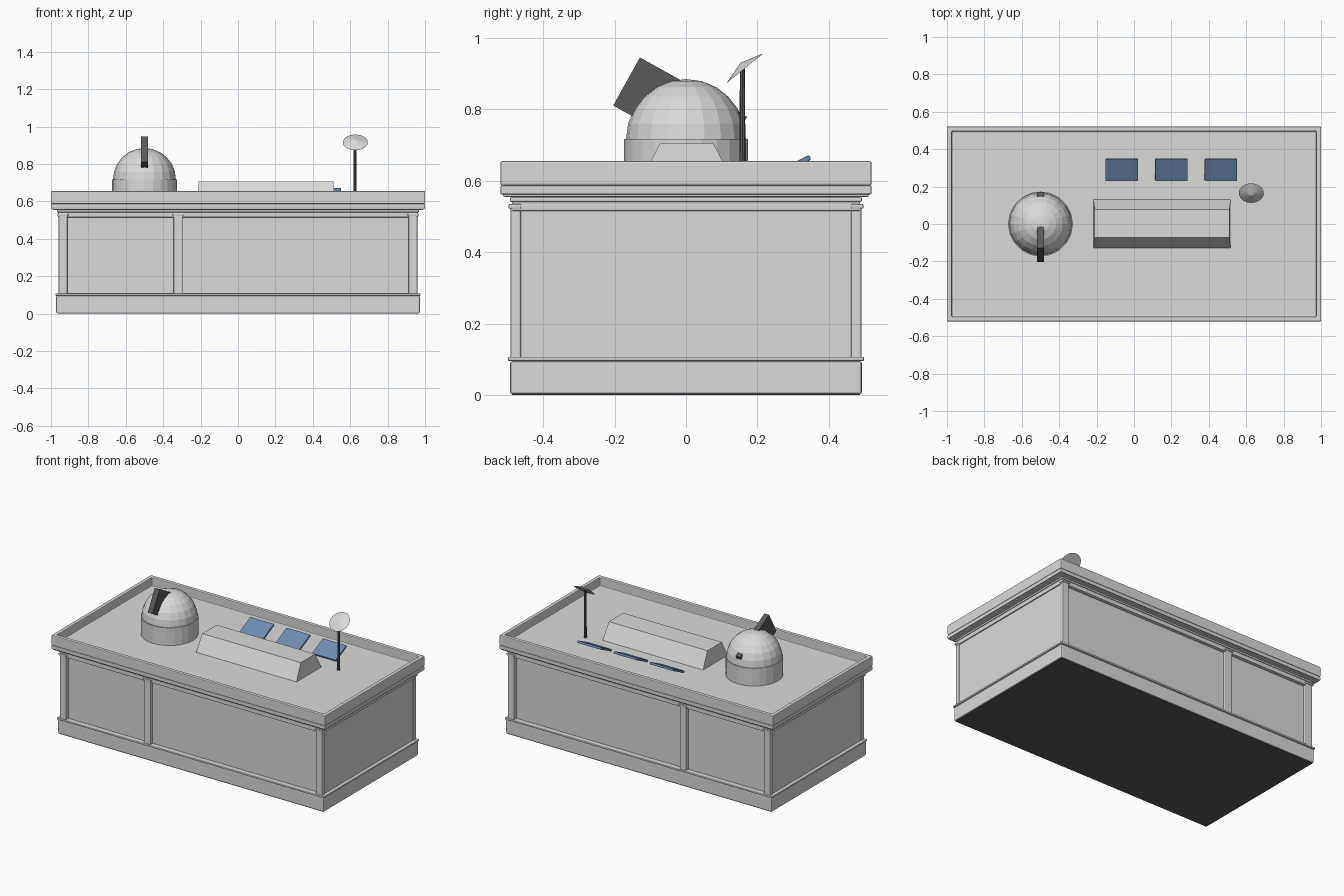
import bpy, bmesh, math
from mathutils import Vector

if "Cube" in bpy.data.objects:
    bpy.data.objects.remove(bpy.data.objects["Cube"])


def mat(name, rgb):
    m = bpy.data.materials.new(name)
    m.diffuse_color = (*rgb, 1)
    m.use_nodes = True
    m.node_tree.nodes["Principled BSDF"].inputs["Base Color"].default_value = m.diffuse_color
    return m


STONE = mat("light grey stone", (0.70, 0.70, 0.685))
DARK = mat("dark metal", (0.10, 0.10, 0.10))
BLUE = mat("blue solar glass", (0.155, 0.26, 0.44))
ROOF = 0.60


def finish(bm, name, m, bevel=0):
    bmesh.ops.recalc_face_normals(bm, faces=bm.faces[:])
    me = bpy.data.meshes.new(name)
    bm.to_mesh(me)
    bm.free()
    me.materials.append(m)
    ob = bpy.data.objects.new(name, me)
    bpy.context.collection.objects.link(ob)
    if bevel:
        b = ob.modifiers.new("bevel", "BEVEL")
        b.width, b.segments = bevel, 2
    return ob


def box(name, x0, x1, y0, y1, z0, z1, m=STONE, bevel=0.0):
    bm = bmesh.new()
    bmesh.ops.create_cube(bm, size=1)
    bmesh.ops.scale(bm, vec=(x1 - x0, y1 - y0, z1 - z0), verts=bm.verts)
    bmesh.ops.translate(bm, vec=((x0 + x1) / 2, (y0 + y1) / 2, (z0 + z1) / 2), verts=bm.verts)
    return finish(bm, name, m, bevel)


def slab(name, hx, hy, z0, z1, bevel=0.0, m=STONE):
    return box(name, -hx, hx, -hy, hy, z0, z1, m, bevel)


def tilted_box(name, size, loc, angle, m, bevel=0):
    ob = box(name, -size[0] / 2, size[0] / 2, -size[1] / 2, size[1] / 2,
             -size[2] / 2, size[2] / 2, m, bevel)
    ob.location = loc
    ob.rotation_euler.x = math.radians(angle)
    return ob


def cone(name, r1, r2, depth, loc, m, seg, angle=0, bevel=0):
    bm = bmesh.new()
    bmesh.ops.create_cone(bm, cap_ends=True, segments=seg, radius1=r1, radius2=r2, depth=depth)
    ob = finish(bm, name, m, bevel)
    ob.location = loc
    ob.rotation_euler.x = math.radians(angle)
    return ob


# building body, stacked mouldings, dark underside plate
slab("underside_plate", 0.966, 0.488, 0, 0.006, 0, DARK)
slab("plinth", 0.972, 0.493, 0.002, 0.095, 0.007)
slab("plinth_bead", 0.977, 0.499, 0.095, 0.107, 0.004)
slab("walls", 0.955, 0.466, 0.10, 0.56)
slab("frieze_band", 0.962, 0.488, 0.515, 0.545, 0.004)
slab("frieze_lip", 0.967, 0.493, 0.541, 0.554, 0.004)
slab("cornice_lower", 0.992, 0.512, 0.555, 0.58, 0.004)
slab("cornice_lip", 1.0, 0.52, 0.562, 0.587, 0.004)

# pilasters on front and back
for side, label in ((-1, "front"), (1, "back")):
    for i, x in enumerate((-0.936, -0.32, 0.936)):
        ys = sorted((side * 0.462, side * 0.492))
        box(f"{label}_pilaster_{i + 1}", x - 0.024, x + 0.024, *ys, 0.10, 0.535, STONE, 0.006)
        ys = sorted((side * 0.462, side * 0.497))
        box(f"{label}_pilaster_cap_{i + 1}", x - 0.029, x + 0.029, *ys, 0.522, 0.535, STONE, 0.003)

# parapet with sunken roof
bm = bmesh.new()
bmesh.ops.create_cube(bm, size=1)
bmesh.ops.scale(bm, vec=(2.0, 1.04, 0.068), verts=bm.verts)
bmesh.ops.translate(bm, vec=(0, 0, 0.621), verts=bm.verts)
bm.normal_update()
top = max(bm.faces, key=lambda f: f.calc_center_median().z)
bmesh.ops.inset_region(bm, faces=[top], thickness=0.025, use_even_offset=True)
ext = bmesh.ops.extrude_discrete_faces(bm, faces=[top])["faces"][0]
for v in ext.verts:
    v.co.z = ROOF
finish(bm, "parapet_and_roof", STONE, 0.005)

# observatory drum and dome
cone("dome_drum", 0.173, 0.173, 0.13, (-0.5, 0, 0.652), STONE, 24)
bm = bmesh.new()
bmesh.ops.create_uvsphere(bm, u_segments=20, v_segments=12, radius=0.168)
bmesh.ops.bisect_plane(bm, geom=bm.verts[:] + bm.edges[:] + bm.faces[:],
                       plane_co=(0, 0, -0.001), plane_no=(0, 0, -1), clear_outer=True)
dome = finish(bm, "dome", STONE)
dome.location = (-0.5, 0, 0.717)
tilted_box("dome_slit", (0.035, 0.343, 0.154), (-0.5, -0.0165, 0.795), -29, DARK)

# tapered roof skylight
bm = bmesh.new()
bmesh.ops.create_cube(bm, size=1)
for v in bm.verts:
    up = v.co.z > 0
    v.co = Vector((0.15 + math.copysign(0.36 if up else 0.367, v.co.x),
                   0.002 + math.copysign(0.075 if up else 0.129, v.co.y),
                   0.705 if up else ROOF))
finish(bm, "skylight", STONE)

# tilted solar panels
for i in range(3):
    tilted_box(f"solar_panel_{i + 1}", (0.174, 0.126, 0.014),
               (-0.065 + 0.265 * i, 0.291, 0.638), 26, BLUE, 0.003)

# antenna mast and shallow dish
cone("antenna_mast", 0.009, 0.007, 0.32, (0.625, 0.158, ROOF + 0.159), DARK, 8)
cone("antenna_dish", 0.067, 0.0, 0.02, (0.627, 0.159, 0.923), STONE, 20, 39)
